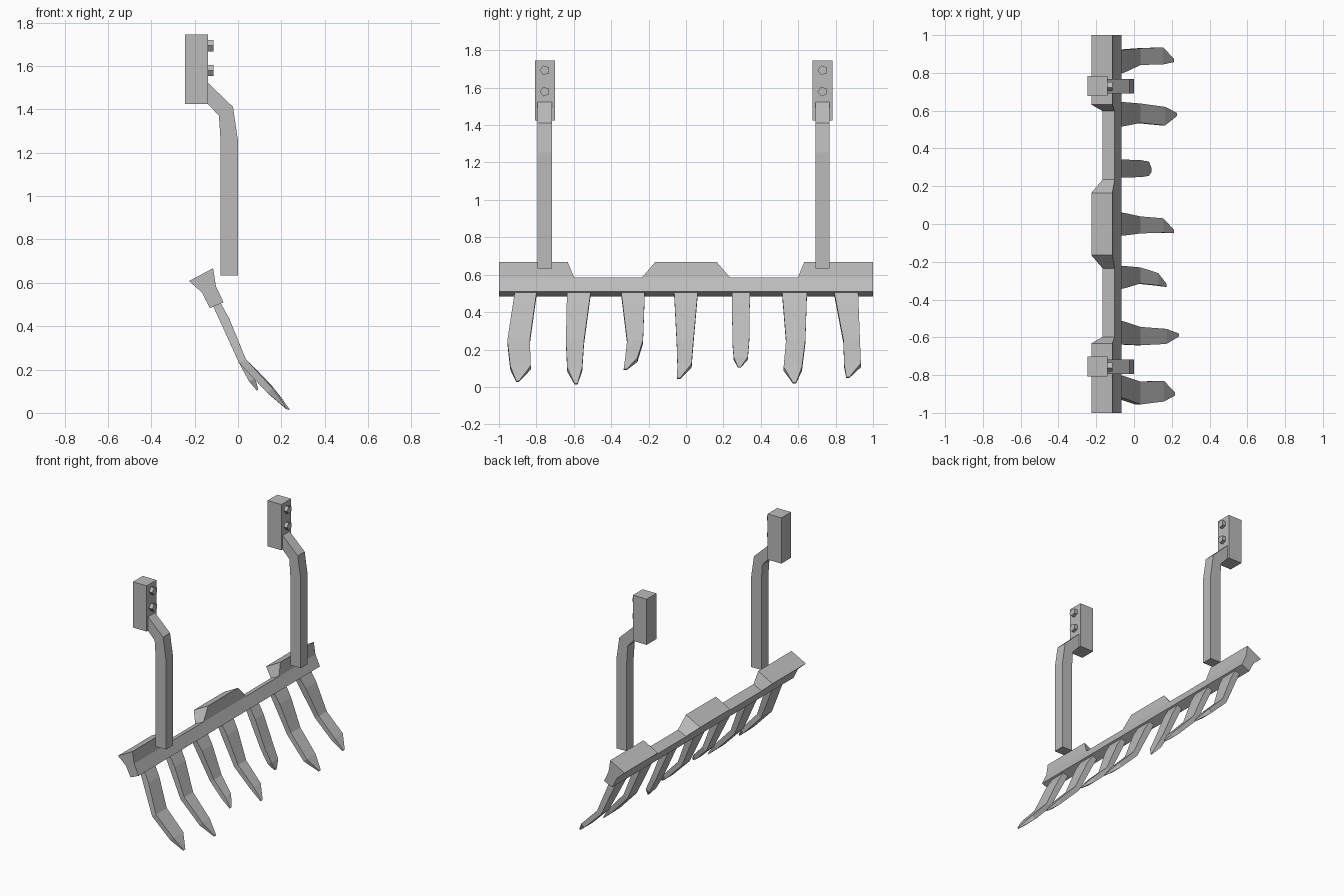
import bpy
import bmesh
from mathutils import Vector

cube = bpy.data.objects.get("Cube")
if cube:
    bpy.data.objects.remove(cube, do_unlink=True)

steel = bpy.data.materials.new("grey_steel")
steel.use_nodes = True
GREY = (0.5, 0.5, 0.5, 1)
steel.diffuse_color = GREY
steel.node_tree.nodes["Principled BSDF"].inputs["Base Color"].default_value = GREY


def loft(name, rings):
    """Skin a list of equal-length closed rings and cap both ends."""
    bm = bmesh.new()
    loops = [[bm.verts.new(p) for p in ring] for ring in rings]
    for a, b in zip(loops, loops[1:]):
        for i in range(len(a)):
            j = (i + 1) % len(a)
            bm.faces.new((a[i], a[j], b[j], b[i]))
    bm.faces.new(loops[0])
    bm.faces.new(loops[-1])
    bmesh.ops.remove_doubles(bm, verts=bm.verts, dist=0.0005)
    bmesh.ops.dissolve_degenerate(bm, edges=bm.edges, dist=0.0005)
    bmesh.ops.recalc_face_normals(bm, faces=bm.faces)
    mesh = bpy.data.meshes.new(name)
    bm.to_mesh(mesh)
    bm.free()
    mesh.materials.append(steel)
    obj = bpy.data.objects.new(name, mesh)
    bpy.context.collection.objects.link(obj)
    return obj


def extrude_y(name, profile, y, width):
    return loft(name, [[(x, y + side * width / 2, z) for x, z in profile]
                       for side in (-1, 1)])


# Crossbar: a flared profile that drops to a plain strip at two notches
foot = [(-0.13, 0.483), (-0.067, 0.51)]
front_waist, back_waist = (-0.102, 0.585), (-0.166, 0.555)
tall = foot + [front_waist, (-0.115, 0.667), (-0.226, 0.608), back_waist]
low = foot + [front_waist, front_waist, back_waist, back_waist]
half = [(0.165, tall), (0.235, low), (0.598, low), (0.632, tall), (1, tall)]
stations = [(-y, p) for y, p in reversed(half)] + half
loft("crossbar", [[(x, y, z) for x, z in p] for y, p in stations])

# Uprights with their clamp blocks and five-sided bolts
arm = [(-0.139, 1.522), (-0.023, 1.411), (0, 1.254), (0, 0.633),
       (-0.08, 0.633), (-0.08, 1.25), (-0.088, 1.37), (-0.139, 1.425)]
block = [(-0.245, 1.425), (-0.139, 1.425), (-0.139, 1.744), (-0.245, 1.744)]
for side, y in (("left", 0.73), ("right", -0.755)):
    extrude_y(side + "_upright", arm, y, 0.077)
    extrude_y(side + "_clamp_block", block, y, 0.107)
    for level, z in (("upper", 1.693), ("lower", 1.579)):
        bpy.ops.mesh.primitive_cylinder_add(
            vertices=5, radius=0.027, depth=0.04,
            location=(-0.134, y, z), rotation=(0, 1.5708, 3.14159))
        bolt = bpy.context.object
        bolt.name = f"{side}_{level}_bolt"
        bolt.data.materials.append(steel)


def tine(name, root, knee, blade, tip):
    """Curved claw; root, knee and blade give the edges in y, tip is a point."""
    tip = Vector(tip)
    knee_x, knee_z = 0.02, 0.24
    blade_x = knee_x + (tip.x - knee_x) * 0.65
    blade_z = knee_z + (tip.z - knee_z) * 0.65
    shoulder = [r * 0.7 + k * 0.3 for r, k in zip(root, knee)]
    point = (tip.y - 0.008, tip.y + 0.008)
    spine = [(-0.103, 0.51, root, 0.036), (-0.062, 0.43, shoulder, 0.044),
             (knee_x, knee_z, knee, 0.036), (blade_x, blade_z, blade, 0.032),
             (tip.x, tip.z, point, 0.008)]
    rings = []
    for i, (x, z, (lo, hi), thick) in enumerate(spine):
        before, after = spine[max(i - 1, 0)], spine[min(i + 1, len(spine) - 1)]
        along = Vector((after[0] - before[0], after[1] - before[1])).normalized()
        dx, dz = -along.y * thick / 2, along.x * thick / 2
        rings.append([(x - dx, lo, z - dz), (x + dx, lo, z + dz),
                      (x + dx, hi, z + dz), (x - dx, hi, z - dz)])
    loft(name, rings)


# Seven hand-forged claws, each a little different
tines = [
    ((-0.914, -0.797), (-0.955, -0.835), (-0.94, -0.83), (0.215, -0.90, 0.03)),
    ((-0.636, -0.508), (-0.642, -0.545), (-0.635, -0.555), (0.235, -0.588, 0.015)),
    ((-0.348, -0.22), (-0.315, -0.23), (-0.325, -0.26), (0.17, -0.325, 0.093)),
    ((-0.064, 0.064), (-0.05, 0.04), (-0.046, 0.03), (0.21, -0.04, 0.045)),
    ((0.246, 0.342), (0.248, 0.338), (0.255, 0.33), (0.09, 0.285, 0.105)),
    ((0.513, 0.647), (0.535, 0.638), (0.522, 0.62), (0.225, 0.58, 0.02)),
    ((0.79, 0.92), (0.842, 0.93), (0.845, 0.935), (0.21, 0.865, 0.05)),
]
for number, shape in enumerate(tines, 1):
    tine(f"tine_{number}", *shape)
